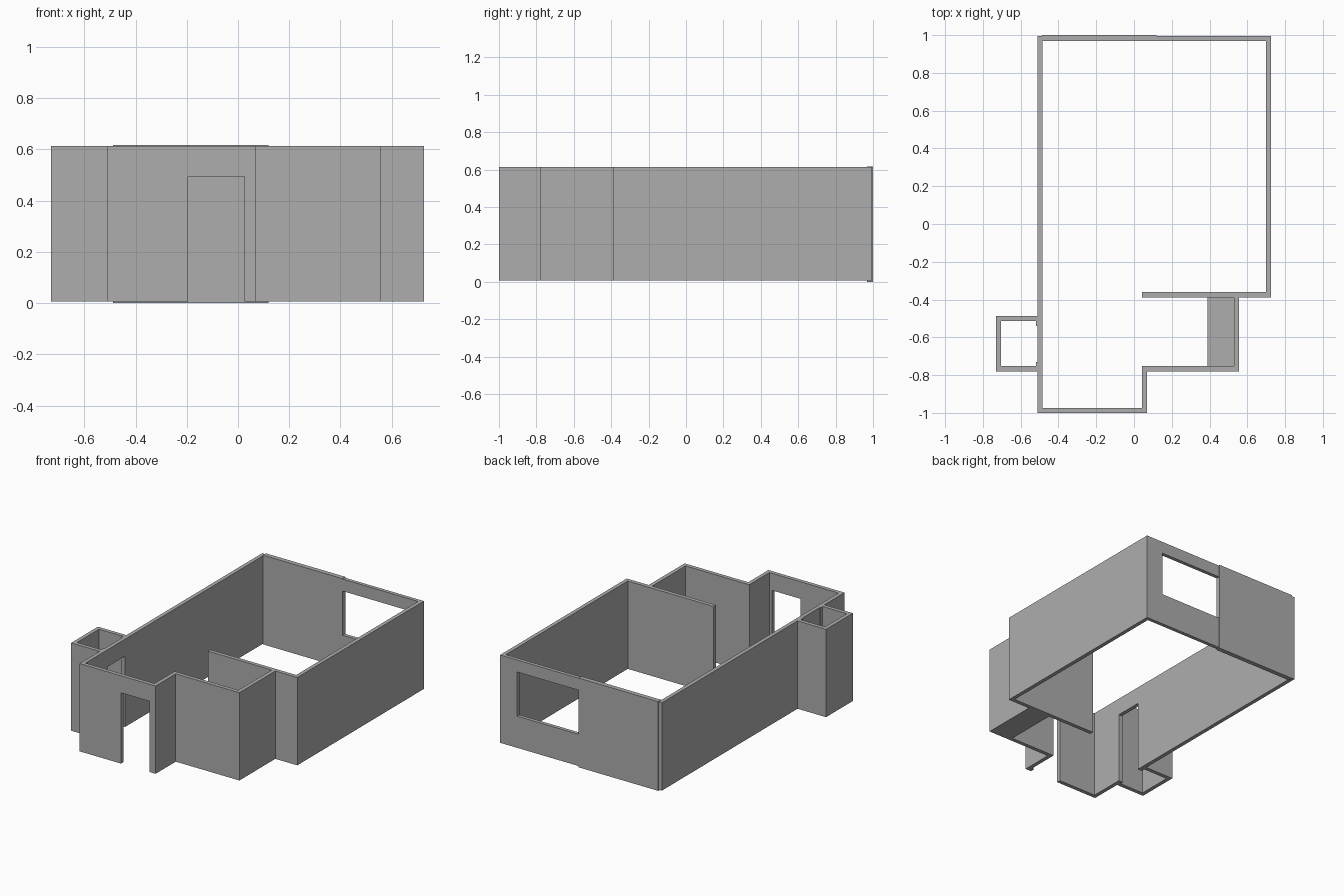
import bpy
import bmesh

cube = bpy.data.objects.get("Cube")
if cube:
    bpy.data.objects.remove(cube, do_unlink=True)

# Plaster material
plaster = bpy.data.materials.new("grey_plaster")
plaster.use_nodes = True
colour = (0.42, 0.42, 0.42, 1)
plaster.diffuse_color = colour
plaster.node_tree.nodes["Principled BSDF"].inputs["Base Color"].default_value = colour

BASE, TOP, T = 0.006, 0.613, 0.027
DOOR = 0.495


def add_box(bm, x0, x1, y0, y1, z0, z1):
    verts = bmesh.ops.create_cube(bm, size=1)["verts"]
    for v in verts:
        v.co.x = x0 if v.co.x < 0 else x1
        v.co.y = y0 if v.co.y < 0 else y1
        v.co.z = z0 if v.co.z < 0 else z1


def wall(name, x0, x1, y0, y1, z0=BASE, z1=TOP, opening=None):
    """Box wall; opening = (start, end, sill, head) along its longer axis."""
    bm = bmesh.new()
    along_x = x1 - x0 > y1 - y0
    start, end = (x0, x1) if along_x else (y0, y1)
    pieces = [(start, end, z0, z1)]
    if opening:
        a, b, sill, head = opening
        pieces = [(start, a, z0, z1), (b, end, z0, z1), (a, b, head, z1)]
        if sill > z0:
            pieces.append((a, b, z0, sill))
    for a, b, low, high in pieces:
        if along_x:
            add_box(bm, a, b, y0, y1, low, high)
        else:
            add_box(bm, x0, x1, a, b, low, high)
    mesh = bpy.data.meshes.new(name)
    bm.to_mesh(mesh)
    bm.free()
    mesh.materials.append(plaster)
    obj = bpy.data.objects.new(name, mesh)
    bpy.context.collection.objects.link(obj)
    return obj


# Main room
wall("right_long_wall", -0.512, -0.512 + T, -1, 0.995,
     opening=(-0.73, -0.54, BASE, DOOR))
wall("back_wall", -0.512 + T, 0.725 - T, 0.97, 0.995,
     opening=(0.12, 0.595, 0.225, 0.53))
wall("back_wall_panel", -0.488, 0.12, 0.968, 1, 0, 0.617)
wall("left_long_wall", 0.725 - T, 0.725, -0.388, 0.995)
wall("partition_wall", 0.042, 0.725 - T, -0.388, -0.388 + T)

# Entrance
wall("front_wall", -0.512 + T, 0.07 - T, -1, -1 + T,
     opening=(-0.195, 0.025, BASE, DOOR))
wall("entrance_side_wall", 0.07 - T, 0.07, -1, -0.78 + T)

# Side alcove with its low platform
wall("alcove_front_wall", 0.07, 0.557 - T, -0.78, -0.78 + T)
wall("alcove_side_wall", 0.557 - T, 0.557, -0.78, -0.388)
wall("alcove_platform", 0.388, 0.557 - T, -0.78 + T, -0.388, BASE, 0.03)

# Outer closet and its door jambs
wall("closet_side_wall", -0.73, -0.73 + T, -0.78, -0.487)
for name, y in (("closet_front_wall", -0.78), ("closet_back_wall", -0.487 - T)):
    wall(name, -0.73 + T, -0.512, y, y + T)
for name, y0, y1 in (("closet_front_jamb", -0.78 + T, -0.73),
                     ("closet_back_jamb", -0.54, -0.487 - T)):
    wall(name, -0.518, -0.512, y0, y1)
